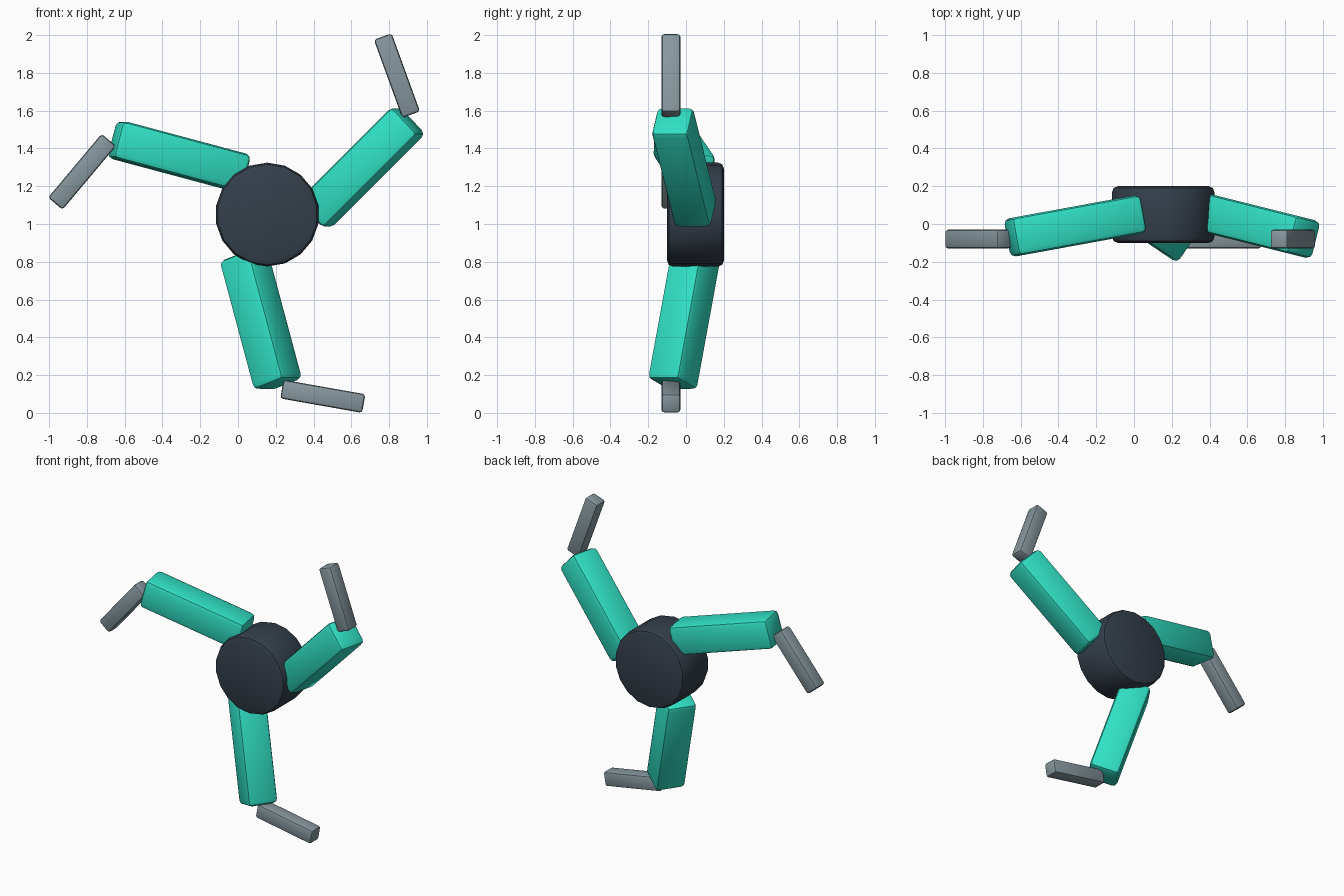
import bpy
from math import cos, sin, radians, pi
from mathutils import Vector

if "Cube" in bpy.data.objects:
    bpy.data.objects.remove(bpy.data.objects["Cube"])

HUB = Vector((0.155, 0.05, 1.05))


def material(name, rgb):
    m = bpy.data.materials.new(name)
    m.diffuse_color = (*rgb, 1)
    m.use_nodes = True
    m.node_tree.nodes["Principled BSDF"].inputs["Base Color"].default_value = m.diffuse_color
    return m


TEAL = material("teal", (0.03, 0.75, 0.56))
DARK = material("dark_slate", (0.035, 0.05, 0.07))
STEEL = material("steel_grey", (0.24, 0.31, 0.34))


def finish(name, mat, bevel):
    """Name, colour, round the edges and smooth the active object."""
    ob = bpy.context.object
    ob.name = name
    ob.data.materials.append(mat)
    mod = ob.modifiers.new("rounded_edges", 'BEVEL')
    mod.width = bevel
    mod.segments = 2
    mod.limit_method = 'ANGLE'
    mod.angle_limit = radians(40)
    bpy.ops.object.modifier_apply(modifier=mod.name)
    bpy.ops.object.shade_smooth_by_angle(angle=radians(35))
    return ob


def bar(name, centre, direction, width, length, bevel, mat):
    """Square rounded bar whose long axis follows the direction."""
    bpy.ops.mesh.primitive_cube_add(size=1)
    ob = bpy.context.object
    ob.scale = (width, width, length)
    bpy.ops.object.transform_apply(scale=True)
    finish(name, mat, bevel)
    ob.rotation_euler = direction.to_track_quat('Z', 'Y').to_euler()
    ob.location = centre


def heading(deg, tilt=0):
    """Direction in the front plane, leaning forward by tilt."""
    a, t = radians(deg), radians(tilt)
    return Vector((cos(a) * cos(t), -sin(t), sin(a) * cos(t)))


def place(deg, along, side, y):
    """Point measured from the hub along an arm and clockwise of it."""
    p = HUB + heading(deg) * along + heading(deg - 90) * side
    p.y = y
    return p


# Hub drum, axis front to back
bpy.ops.mesh.primitive_cylinder_add(vertices=18, radius=0.275, depth=0.30,
                                    location=HUB, rotation=(pi / 2, 0, 0))
finish("hub", DARK, 0.03)

# Three arms leaning forward, each with a bent tip
for i, deg in enumerate((45, 165, 285), 1):
    bar(f"arm_{i}", place(deg, 0.53, 0.177, -0.01), heading(deg, 10),
        0.205, 0.72, 0.03, TEAL)
    bar(f"arm_tip_{i}", place(deg, 1.006, -0.035, -0.08), heading(deg + 65),
        0.10, 0.44, 0.015, STEEL)
